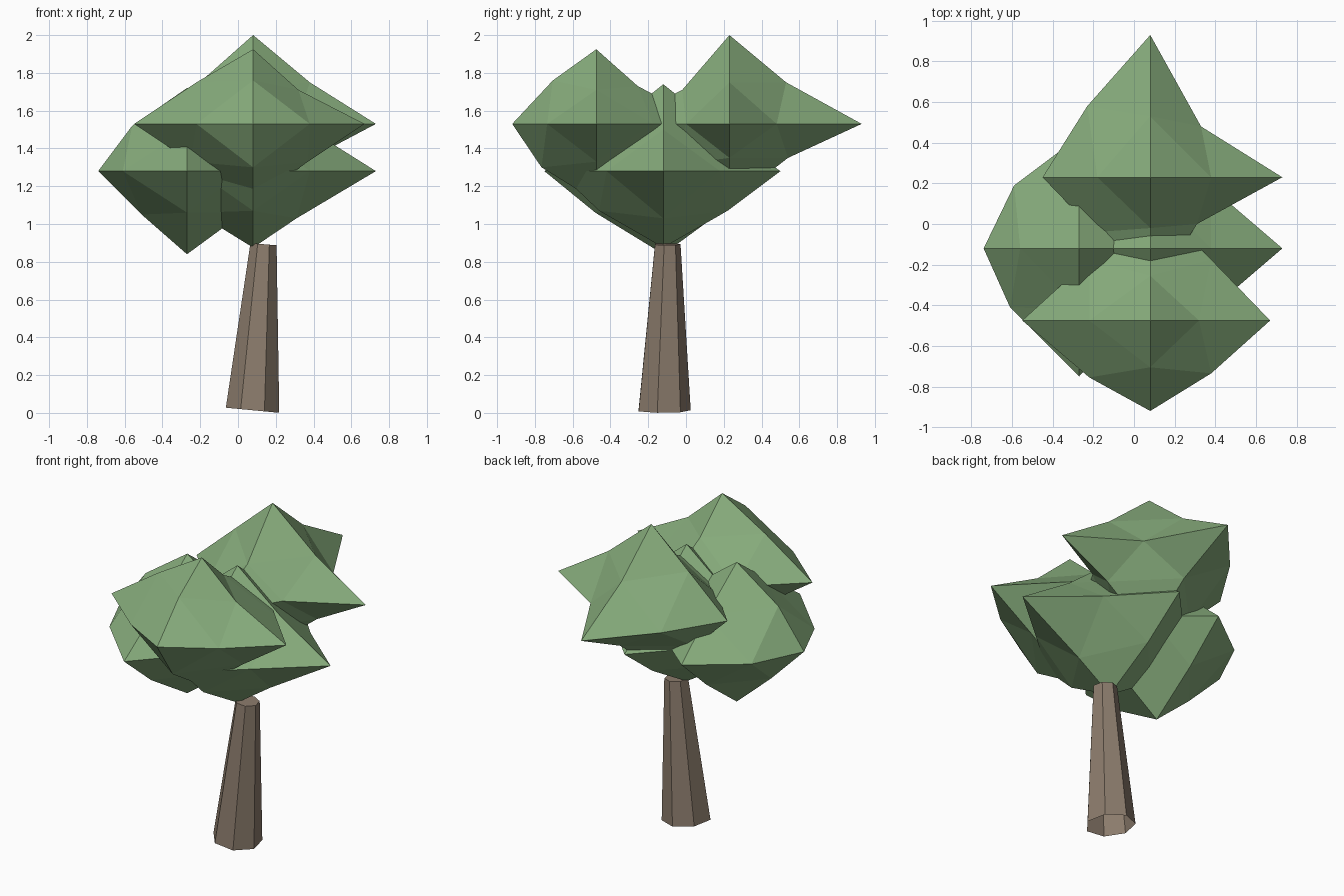
import bpy, bmesh, math
from mathutils import Vector

if "Cube" in bpy.data.objects:
    bpy.data.objects.remove(bpy.data.objects["Cube"])


def material(name, color):
    m = bpy.data.materials.new(name)
    m.diffuse_color = color
    m.use_nodes = True
    m.node_tree.nodes["Principled BSDF"].inputs["Base Color"].default_value = m.diffuse_color
    return m


leaf = material("leaf_green", (0.24, 0.41, 0.20, 1))
bark = material("bark_brown", (0.26, 0.20, 0.15, 1))


def finish(bm, name, mat):
    bmesh.ops.recalc_face_normals(bm, faces=bm.faces[:])
    me = bpy.data.meshes.new(name)
    bm.to_mesh(me)
    bm.free()
    me.materials.append(mat)
    ob = bpy.data.objects.new(name, me)
    bpy.context.collection.objects.link(ob)
    return ob


def clump(name, center, tips, mids):
    """Octahedron split once: six tips (+x -x +y -y +z -z) and twelve edge points.
    mids maps an edge direction to its own (sideways, other) offsets."""
    bm = bmesh.new()
    c = Vector(center)
    dirs = [(1, 0, 0), (-1, 0, 0), (0, 1, 0), (0, -1, 0), (0, 0, 1), (0, 0, -1)]
    verts = {d: bm.verts.new(c + Vector(d) * r) for d, r in zip(dirs, tips)}

    def mid(a, b):
        key = tuple(p + q for p, q in zip(a, b))
        if key not in verts:
            h, v = mids.get(key, (0.30, 0.22) if key[2] else (0.30, 0.30))
            y = key[1] * (h if key[2] else v)
            verts[key] = bm.verts.new(c + Vector((key[0] * h, y, key[2] * v)))
        return verts[key]

    for x in dirs[0:2]:
        for y in dirs[2:4]:
            for z in dirs[4:6]:
                xy, yz, zx = mid(x, y), mid(y, z), mid(z, x)
                for f in ((verts[x], xy, zx), (verts[y], yz, xy),
                          (verts[z], zx, yz), (xy, yz, zx)):
                    bm.faces.new(f)
    return finish(bm, name, leaf)


# Foliage clumps
clump("back_foliage", (0.08, 0.23, 1.53), (0.65, 0.53, 0.70, 0.60, 0.47, 0.42), {
    (1, 1, 0): (0.25, 0.25), (-1, 1, 0): (0.31, 0.35),
    (1, -1, 0): (0.23, 0.23), (-1, -1, 0): (0.27, 0.27),
    (0, -1, 1): (0.25, 0.18), (0, 1, -1): (0.31, 0.18),
    (1, 0, -1): (0.31, 0.18), (-1, 0, 1): (0.26, 0.24)})
clump("front_foliage", (0.08, -0.475, 1.53), (0.59, 0.63, 0.60, 0.445, 0.395, 0.41), {
    (1, -1, 0): (0.30, 0.26), (-1, -1, 0): (0.30, 0.28),
    (0, -1, 1): (0.23, 0.23), (0, 1, 1): (0.22, 0.20),
    (0, -1, -1): (0.29, 0.23), (1, 0, -1): (0.29, 0.20),
    (-1, 0, -1): (0.33, 0.20), (1, 0, 1): (0.24, 0.18)})
clump("middle_foliage", (0.08, -0.12, 1.28), (0.65, 0.60, 0.62, 0.56, 0.46, 0.405), {
    (0, 1, -1): (0.34, 0.21), (0, -1, -1): (0.34, 0.21),
    (1, 0, -1): (0.23, 0.25)})
clump("left_foliage", (-0.27, -0.12, 1.28), (0.60, 0.47, 0.55, 0.63, 0.44, 0.44), {
    (-1, 1, 0): (0.32, 0.31), (-1, -1, 0): (0.34, 0.29),
    (-1, 0, -1): (0.24, 0.23), (-1, 0, 1): (0.29, 0.24),
    (0, -1, -1): (0.36, 0.22)})

# Leaning seven-sided trunk, open underneath
bm = bmesh.new()
rings = []
for cx, cy, r, z, tilt in ((0.077, -0.12, 0.145, 0.014, -0.095),
                           (0.135, -0.10, 0.071, 0.893, -0.08)):
    ring = []
    for k in range(7):
        a = math.pi / 2 + k * math.tau / 7
        dx, dy = r * math.cos(a), r * math.sin(a)
        ring.append(bm.verts.new((cx + dx, cy + dy, z + tilt * dx)))
    rings.append(ring)
for k in range(7):
    n = (k + 1) % 7
    bm.faces.new((rings[0][k], rings[0][n], rings[1][n], rings[1][k]))
bm.faces.new(rings[1])
finish(bm, "trunk", bark)
